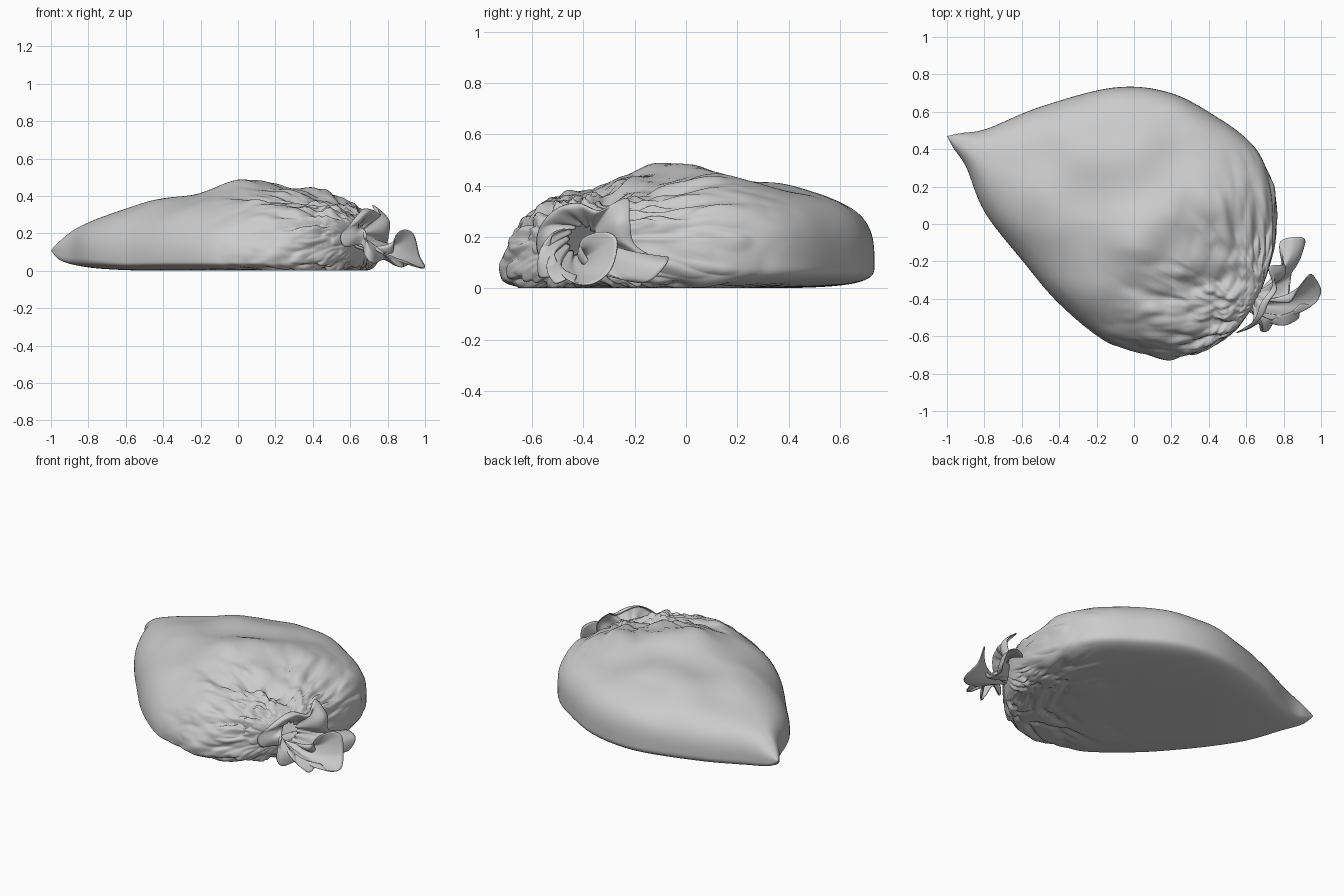
import bpy, bmesh, math
from mathutils import Vector, noise

cube = bpy.data.objects.get("Cube")
if cube:
    bpy.data.objects.remove(cube, do_unlink=True)

# One plain cloth colour
cloth = bpy.data.materials.new("grey cloth")
cloth.use_nodes = True
cloth.diffuse_color = (0.6, 0.6, 0.6, 1)
cloth.node_tree.nodes["Principled BSDF"].inputs["Base Color"].default_value = (0.6, 0.6, 0.6, 1)

TIP = Vector((-1, 0.47, 0))
ALONG = Vector((0.883, -0.469, 0)).normalized()   # from closed corner to tied neck
SIDE = Vector((0.469, 0.883, 0)).normalized()
UP = Vector((0, 0, 1))
NECK = Vector((.645, -.405, .185))


def smooth(a, b, x):
    t = min(1, max(0, (x - a) / (b - a)))
    return t * t * (3 - 2 * t)


def spline(points, u, closed=False):
    """Smooth curve through a list of vectors, u counted in points."""
    n = len(points)
    i = int(math.floor(u)) if closed else min(int(u), n - 2)
    f = u - i
    pick = (lambda k: points[k % n]) if closed else (lambda k: points[min(max(k, 0), n - 1)])
    a, b, c, d = (Vector(pick(i + k)) for k in (-1, 0, 1, 2))
    return b + (c - a) * (f / 2) + (a * 2 - b * 5 + c * 4 - d) * (f * f / 2) \
        + (b * 3 - a - c * 3 + d) * (f ** 3 / 2)


def loft(name, rings):
    """Skin closed rings of points into a smooth object."""
    bm = bmesh.new()
    rows = [[bm.verts.new(p) for p in ring] for ring in rings]
    for low, high in zip(rows, rows[1:]):
        for j in range(len(low)):
            k = (j + 1) % len(low)
            bm.faces.new((low[j], low[k], high[k], high[j]))
    bmesh.ops.remove_doubles(bm, verts=bm.verts, dist=0.0005)
    bmesh.ops.recalc_face_normals(bm, faces=bm.faces)
    for face in bm.faces:
        face.smooth = True
    mesh = bpy.data.meshes.new(name)
    bm.to_mesh(mesh)
    bm.free()
    mesh.materials.append(cloth)
    obj = bpy.data.objects.new(name, mesh)
    bpy.context.collection.objects.link(obj)
    return obj


# Sack stations: distance, left width, right width, top, widest level, underside
stations = [
    (0, 0, 0, .11, .11, .11), (.06, .05, .04, .16, .10, .06),
    (.17, .135, .10, .23, .09, .03), (.37, .375, .265, .30, .10, .01),
    (.67, .65, .40, .38, .12, 0), (.95, .765, .51, .41, .13, 0),
    (1.25, .765, .57, .43, .13, 0), (1.45, .73, .54, .42, .13, 0),
    (1.6, .645, .49, .385, .14, 0), (1.72, .52, .40, .345, .15, 0),
    (1.80, .345, .29, .31, .17, .01), (1.85, .18, .19, .28, .18, .05),
    (1.87, .07, .07, .25, .185, .12)]


def power(value, exponent):
    return math.copysign(abs(value) ** exponent, value)


def sack_point(u, v):
    s, left, right, top, mid, low = spline(stations, u)
    c, h = math.cos(v), math.sin(v)
    body = smooth(0.15, 0.7, s) * (1 - smooth(1.7, 1.85, s))
    # The sack sags: widest close to the ground, sloping on the right side
    mid *= 1 - body * (0.4 - 0.15 * c)
    fullness = 3.6 if h < 0 else 2.4 + body * (0.7 if c > 0 else -0.3)
    w = power(c, 2 / fullness) * max(0, left if c > 0 else right)
    z = power(h, 2 / fullness) * ((top - mid) if h > 0 else (mid - max(0, low)))
    p = TIP + ALONG * s + SIDE * w + UP * (mid + z)
    # Pleats radiating from the neck
    ray = p - NECK
    d = ray.length
    ray.normalize()
    depth = 0.075 * smooth(0.03, 0.3, d) * (1 - smooth(0.3, 0.95, d))
    ridge = abs(noise.noise(ray * 4.5)) + 0.5 * abs(noise.noise(ray * 9 + UP * 7))
    outward = SIDE * c + UP * h
    p += outward * depth * (ridge - 0.3)
    if h > 0:
        # Raised hump, broad dents and the slack crease
        soft = min(1, 2 * h)
        p.z += 0.065 * soft * math.exp(-((p.x - 0.06) / 0.17) ** 2 - ((p.y + 0.04) / 0.2) ** 2)
        p.z += 0.025 * body * soft * noise.noise(Vector((p.x * 4, p.y * 4, 2)))
        line = p.y + 0.33 + 0.035 * math.sin(p.x * 9)
        reach = smooth(-0.1, 0.2, p.x) * (1 - smooth(0.5, 0.65, p.x))
        p.z -= 0.05 * reach * soft * math.exp(-(line / 0.06) ** 2)
    p.z = max(0.002, p.z)
    return p


STEPS, AROUND = 130, 220
loft("sack_body", [[sack_point(i * (len(stations) - 1) / STEPS, 2 * math.pi * j / AROUND)
                    for j in range(AROUND)] for i in range(STEPS + 1)])

# Ruffled mouth: folded rim, from the left side over the top and back underneath
rim = [
    (.78, -.10, .11), (.79, -.20, .17), (.80, -.22, .27), (.72, -.23, .35),
    (.74, -.33, .30), (.68, -.42, .33), (.65, -.50, .31), (.60, -.56, .25),
    (.55, -.58, .19), (.57, -.57, .13), (.66, -.52, .14), (.68, -.57, .08),
    (.72, -.56, .04), (.78, -.47, .06), (.84, -.51, .03), (.88, -.50, .02),
    (.89, -.43, .05), (.96, -.43, .02), (1.0, -.36, .02), (.97, -.29, .08),
    (.94, -.27, .19), (.89, -.33, .22), (.84, -.41, .18), (.83, -.35, .08),
    (.85, -.22, .03), (.90, -.14, .03), (.91, -.08, .09), (.85, -.07, .12)]


def ruffle_point(t, j, count):
    a = 2 * math.pi * j / count
    out = SIDE * math.cos(a) + UP * math.sin(a)
    edge = spline(rim, j * len(rim) / count, closed=True)
    # Small crimps around the neck, swelling before the rim
    start = NECK + out * (0.062 + 0.006 * math.sin(a * 14))
    p = start.lerp(edge, t) + (out * 0.03 + ALONG * 0.05) * math.sin(math.pi * t)
    p.z = max(0.008, p.z)
    return p


COUNT = 224
ruffle = loft("ruffled_mouth", [[ruffle_point(i / 20, j, COUNT) for j in range(COUNT)]
                                for i in range(21)])
thick = ruffle.modifiers.new("cloth thickness", "SOLIDIFY")
thick.thickness = 0.006
thick.offset = 0
